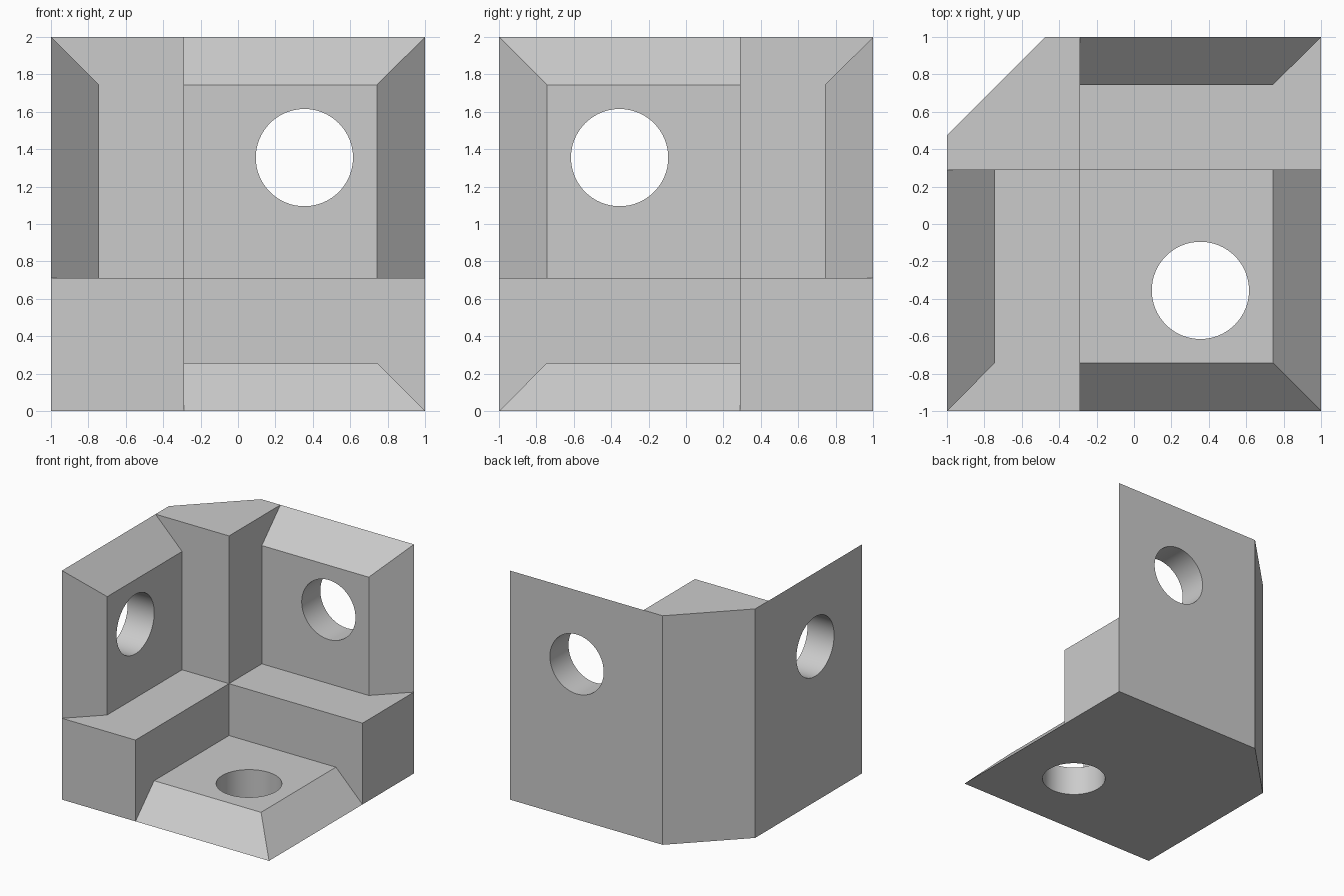
import bpy
import bmesh
from math import cos, sin, tau, radians
from mathutils import Vector

cube = bpy.data.objects.get("Cube")
if cube:
    bpy.data.objects.remove(cube, do_unlink=True)

SIZE = 2.0       # overall side length
RAIL = 0.71      # square rail section
PLATE = 0.257    # plate thickness and edge bevel
INNER = 0.6      # where rails and plates begin, buried in the ribs
CHAMFER = 0.525  # cut on the outer vertical corner
HOLE_AT, HOLE_R, SIDES = 1.355, 0.26, 64

grey = bpy.data.materials.new("light_grey")
grey.use_nodes = True
colour = (0.6, 0.6, 0.6, 1)
grey.diffuse_color = colour
grey.node_tree.nodes["Principled BSDF"].inputs["Base Color"].default_value = colour


def world(p):
    """Distances from the outer bottom corner to model position."""
    return Vector((p[0] - 1, 1 - p[1], p[2]))


def oriented(points, axis):
    """Turn (u, v, w) points so that w runs along the given axis."""
    return [world(p[2 - axis:] + p[:2 - axis]) for p in points]


def solid(name, points):
    """Convex solid around the given points, with flat faces merged."""
    bm = bmesh.new()
    for p in points:
        bm.verts.new(p)
    bmesh.ops.convex_hull(bm, input=bm.verts)
    bmesh.ops.dissolve_limit(bm, angle_limit=radians(0.5),
                             verts=bm.verts, edges=bm.edges)
    bmesh.ops.recalc_face_normals(bm, faces=bm.faces)
    mesh = bpy.data.meshes.new(name)
    bm.to_mesh(mesh)
    bm.free()
    mesh.materials.append(grey)
    obj = bpy.data.objects.new(name, mesh)
    bpy.context.collection.objects.link(obj)
    return obj


def combine(target, tool, operation):
    mod = target.modifiers.new(tool.name, 'BOOLEAN')
    mod.operation, mod.solver, mod.object = operation, 'EXACT', tool
    bpy.context.view_layer.objects.active = target
    bpy.ops.object.modifier_apply(modifier=mod.name)
    bpy.data.objects.remove(tool, do_unlink=True)


# Upright post with the chamfered outer corner
outline = [(CHAMFER, 0), (RAIL, 0), (RAIL, RAIL), (0, RAIL), (0, CHAMFER)]
bracket = solid("corner_bracket",
                [world((x, y, z)) for x, y in outline for z in (0, SIZE)])

# Two floor rails
for axis, name in ((0, "back_rail"), (1, "side_rail")):
    rail = [(u, v, w) for u in (0, RAIL) for v in (0, RAIL) for w in (INNER, SIZE)]
    combine(bracket, solid(name, oriented(rail, axis)), 'UNION')

# Three plates with bevelled free edges
plate = [(u, v, w) for w, end in ((0, SIZE), (PLATE, SIZE - PLATE))
         for u in (INNER, end) for v in (INNER, end)]
for axis, name in enumerate(("side_plate", "back_plate", "floor_plate")):
    combine(bracket, solid(name, oriented(plate, axis)), 'UNION')

# A screw hole through each plate
ring = [(HOLE_AT + HOLE_R * cos(tau * i / SIDES), HOLE_AT + HOLE_R * sin(tau * i / SIDES))
        for i in range(SIDES)]
hole = [(u, v, w) for u, v in ring for w in (-0.2, 0.5)]
for axis in range(3):
    combine(bracket, solid("screw_hole", oriented(hole, axis)), 'DIFFERENCE')

# Smooth hole walls, sharp edges elsewhere
bpy.ops.object.select_all(action='DESELECT')
bracket.select_set(True)
bpy.context.view_layer.objects.active = bracket
bpy.ops.object.shade_smooth_by_angle(angle=radians(30))
